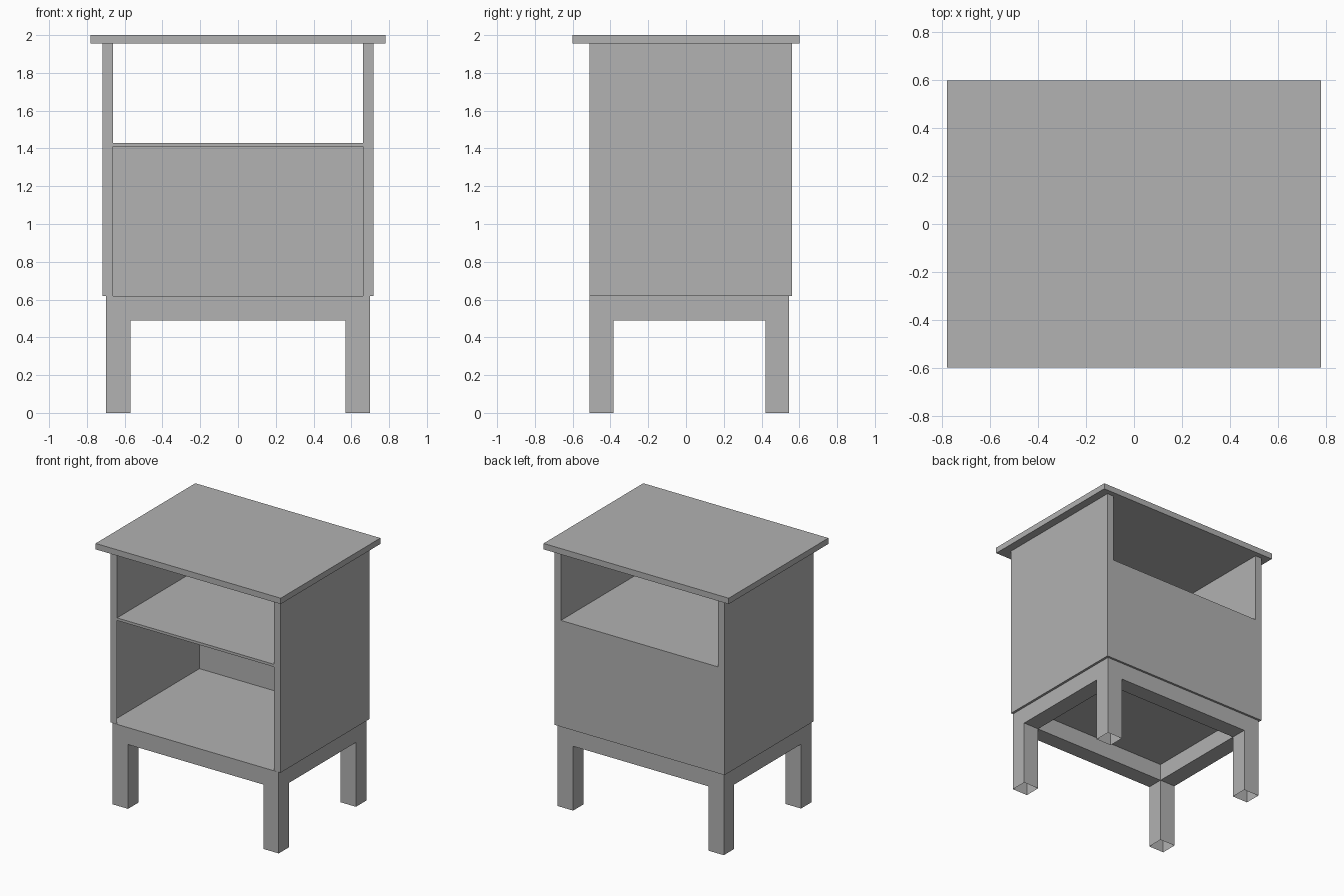
import bpy, bmesh

if "Cube" in bpy.data.objects:
    bpy.data.objects.remove(bpy.data.objects["Cube"], do_unlink=True)

GREY = (0.445, 0.445, 0.445, 1)
grey = bpy.data.materials.new("plain grey")
grey.use_nodes = True
grey.diffuse_color = GREY
grey.node_tree.nodes["Principled BSDF"].inputs["Base Color"].default_value = GREY


def finish(name, bm):
    mesh = bpy.data.meshes.new(name)
    bm.to_mesh(mesh)
    bm.free()
    mesh.materials.append(grey)
    obj = bpy.data.objects.new(name, mesh)
    bpy.context.collection.objects.link(obj)
    return obj


def box(name, x, y, z, open_bottom=False):
    """Box from three (low, high) ranges."""
    bm = bmesh.new()
    bmesh.ops.create_cube(bm, size=1)
    for v in bm.verts:
        v.co = [r[0] if c < 0 else r[1] for c, r in zip(v.co, (x, y, z))]
    if open_bottom:
        down = [f for f in bm.faces if f.normal.z < -0.5]
        bmesh.ops.delete(bm, geom=down, context="FACES_ONLY")
    return finish(name, bm)


def sheet(bm, axis, at, a, b, flip=False):
    """Flat rectangle across one axis, spanning ranges a and b on the others."""
    corners = [(a[0], b[0]), (a[1], b[0]), (a[1], b[1]), (a[0], b[1])]
    if flip:
        corners.reverse()
    verts = []
    for p in corners:
        co = list(p)
        co.insert(axis, at)
        verts.append(bm.verts.new(co))
    bm.faces.new(verts)


# Main levels and extents
FLOOR, LIP, SHELF, TOP = 0.62, 1.41, 1.43, 1.955
OUT, IN = 0.717, 0.662
FRONT, BACK = -0.51, 0.56
DEPTH = (FRONT, BACK)

# Table top
box("table_top", (-0.78, 0.78), (-0.6, 0.6), (TOP, 2))

# Hollow cabinet shell: outer walls, front surround, back and shelf niche
bm = bmesh.new()
for s in (-1, 1):
    sheet(bm, 0, s * OUT, DEPTH, (FLOOR, TOP), flip=s < 0)
    sheet(bm, 0, s * IN, DEPTH, (SHELF, TOP), flip=s > 0)
    stile = sorted((s * IN, s * OUT))
    sheet(bm, 1, FRONT, stile, (FLOOR, TOP))
    sheet(bm, 1, BACK, stile, (FLOOR, TOP), flip=True)
sheet(bm, 1, FRONT, (-IN, IN), (LIP, SHELF))
sheet(bm, 1, BACK, (-IN, IN), (FLOOR, SHELF), flip=True)
sheet(bm, 2, SHELF, (-IN, IN), DEPTH)
sheet(bm, 2, FLOOR, (-OUT, OUT), DEPTH, flip=True)
bmesh.ops.remove_doubles(bm, verts=bm.verts, dist=0.0001)
finish("cabinet_shell", bm)

# Hollow legs and the rails between them
LEG_X = {"right": (-0.70, -0.57), "left": (0.57, 0.70)}
LEG_Y = {"front": (FRONT, -0.385), "back": (0.42, 0.545)}
RAIL_Z = (0.49, FLOOR - 0.001)
for side, x in LEG_X.items():
    for end, y in LEG_Y.items():
        box(f"{end}_{side}_leg", x, y, (0, RAIL_Z[1]), open_bottom=True)
    box(f"{side}_rail", x, (-0.385, 0.42), RAIL_Z)
for end, y in LEG_Y.items():
    box(f"{end}_rail", (-0.57, 0.57), y, RAIL_Z)
